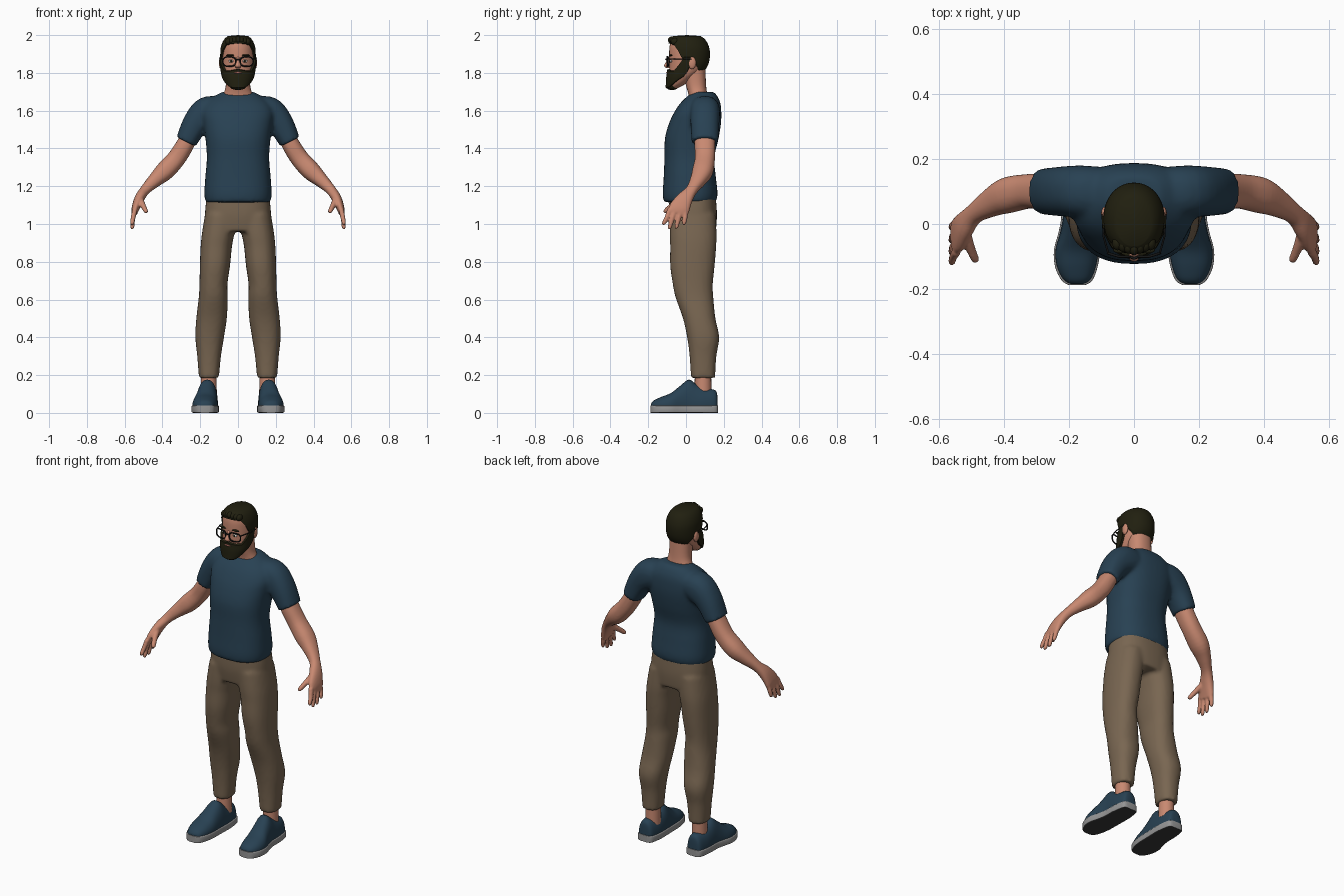
import bpy, bmesh, math
from mathutils import Vector, Matrix

cube = bpy.data.objects.get("Cube")
if cube:
    bpy.data.objects.remove(cube, do_unlink=True)


def material(name, r, g, b):
    m = bpy.data.materials.new(name)
    m.use_nodes = True
    m.diffuse_color = (r, g, b, 1)
    bsdf = m.node_tree.nodes["Principled BSDF"]
    bsdf.inputs["Base Color"].default_value = (r, g, b, 1)
    bsdf.inputs["Roughness"].default_value = 0.8
    return m


SKIN = material("skin", .58, .25, .165)
NAVY = material("navy cloth", .021, .053, .086)
BROWN = material("brown cloth", .19, .133, .083)
HAIR = material("dark hair", .015, .014, .005)
GREY = material("grey rubber", .3, .3, .3)
DARK = material("dark rubber", .04, .04, .04)
BLACK = material("black frame", .008, .008, .008)
WHITE = material("eye white", .65, .62, .6)
LIP = material("lip", .36, .13, .1)

X, Y, Z = Vector((1, 0, 0)), Vector((0, 1, 0)), Vector((0, 0, 1))


def resample(rows, steps=4):
    """Catmull-Rom through rows of numbers."""
    out = []
    for i in range(len(rows) - 1):
        a, b, c, d = (rows[max(0, min(len(rows) - 1, i + k))] for k in (-1, 0, 1, 2))
        for s in range(steps):
            t = s / steps
            out.append([.5 * (2 * q + (r - p) * t + (2 * p - 5 * q + 4 * r - w) * t * t
                              + (3 * q - p - 3 * r + w) * t ** 3)
                        for p, q, r, w in zip(a, b, c, d)])
    return out + [list(rows[-1])]


def power(v, e):
    return math.copysign(abs(v) ** e, v)


def loft(bm, rows, axes=None, n=28, square=2.3):
    """Rows are x, y, z and two radii; rings lie on the axes or follow the path."""
    rows = resample(rows)
    pts = [Vector(r[:3]) for r in rows]
    rings = []
    for i, r in enumerate(rows):
        if axes:
            u, v = axes
        else:
            t = (pts[min(i + 1, len(pts) - 1)] - pts[max(i - 1, 0)]).normalized()
            u = t.cross(Y).normalized()
            v = u.cross(t)
        ring = []
        for k in range(n):
            a = math.tau * k / n
            ring.append(bm.verts.new(pts[i] + u * r[3] * power(math.cos(a), 2 / square)
                                     + v * r[4] * power(math.sin(a), 2 / square)))
        rings.append(ring)
    for p, q in zip(rings, rings[1:]):
        for k in range(n):
            bm.faces.new((p[k], p[(k + 1) % n], q[(k + 1) % n], q[k]))
    bm.faces.new(rings[0])
    bm.faces.new(rings[-1])


def blob(bm, centre, size):
    bmesh.ops.create_uvsphere(bm, u_segments=20, v_segments=12, radius=1,
                              matrix=Matrix.Translation(centre) @ Matrix.Diagonal((*size, 1)))


def finish(bm, name, *mats, voxel=0, mirror=False, angle=45):
    bmesh.ops.recalc_face_normals(bm, faces=bm.faces)
    me = bpy.data.meshes.new(name)
    bm.to_mesh(me)
    bm.free()
    ob = bpy.data.objects.new(name, me)
    bpy.context.collection.objects.link(ob)
    for m in mats:
        me.materials.append(m)
    bpy.ops.object.select_all(action='DESELECT')
    ob.select_set(True)
    bpy.context.view_layer.objects.active = ob
    bpy.ops.object.shade_smooth_by_angle(angle=math.radians(angle))
    if voxel:
        re = ob.modifiers.new("Blend", 'REMESH')
        re.mode, re.voxel_size, re.use_smooth_shade = 'VOXEL', voxel, True
        sm = ob.modifiers.new("Soften", 'SMOOTH')
        sm.factor, sm.iterations = .5, 4
    if mirror:
        ob.modifiers.new("Mirror", 'MIRROR')
    return ob


# Shirt: torso and two sleeves blended into one surface
bm = bmesh.new()
loft(bm, [(0, .02, 1.115, .172, .137), (0, .022, 1.16, .178, .145), (0, .02, 1.25, .173, .138),
          (0, .018, 1.35, .165, .132), (0, .03, 1.45, .172, .142), (0, .047, 1.53, .183, .138),
          (0, .062, 1.59, .19, .125), (0, .076, 1.64, .168, .106), (0, .088, 1.68, .118, .076),
          (0, .092, 1.7, .08, .052)], (X, Y), 40, 2.4)
for s in (1, -1):
    loft(bm, [(s * .1, .095, 1.6, .075, .08), (s * .165, .1, 1.588, .085, .08),
              (s * .225, .1, 1.53, .07, .076), (s * .275, .1, 1.435, .056, .071)])
finish(bm, "shirt", NAVY, voxel=.011)

# Trousers: pelvis and two legs blended
bm = bmesh.new()
loft(bm, [(0, .035, 1.15, .165, .122), (0, .037, 1.05, .175, .127), (0, .04, .96, .165, .118)],
     (X, Y), 40, 2.5)
for s in (1, -1):
    loft(bm, [(s * .09, .037, 1.05, .085, .12), (s * .105, .038, .95, .086, .124),
              (s * .115, .038, .88, .083, .122), (s * .122, .034, .78, .08, .118),
              (s * .13, .036, .68, .074, .106), (s * .131, .045, .61, .077, .1),
              (s * .14, .07, .5, .081, .086), (s * .15, .091, .4, .076, .085),
              (s * .153, .09, .3, .063, .071), (s * .154, .09, .185, .053, .064)], (X, Y))
finish(bm, "trousers", BROWN, voxel=.011)

# Arm with hand, thumb and four fingers
bm = bmesh.new()
loft(bm, [(.24, .1, 1.5, .043, .053), (.28, .1, 1.42, .047, .055), (.328, .1, 1.345, .049, .053),
          (.388, .088, 1.28, .05, .055), (.44, .064, 1.232, .038, .043), (.492, .03, 1.18, .027, .031),
          (.522, -.005, 1.135, .026, .043), (.542, -.034, 1.085, .021, .055),
          (.549, -.043, 1.055, .015, .052)])
for base, reach, tip in ((-.085, -.117, .995), (-.056, -.086, .973), (-.026, -.05, .975), (.001, -.01, .995)):
    loft(bm, [(.545, base, 1.08, .014, .014), (.555, (base + reach) / 2, 1.035, .013, .013),
              (.56, reach, tip + .01, .011, .011), (.56, reach, tip, .006, .006)], n=12, square=2)
loft(bm, [(.52, -.02, 1.135, .018, .02), (.504, -.07, 1.1, .015, .016),
          (.488, -.108, 1.068, .012, .013), (.485, -.116, 1.06, .006, .006)], n=12, square=2)
finish(bm, "arm", SKIN, voxel=.0055, mirror=True)

# Ankle, shoe and sole
bm = bmesh.new()
loft(bm, [(.155, .09, .09, .043, .045), (.155, .09, .23, .041, .043)], (X, Y), 20, 2)
finish(bm, "ankle", SKIN, mirror=True)

FLOOR = .035
shoe = [(.162, .166, .09, .022), (.162, .155, .12, .043), (.162, .1, .132, .054),
        (.162, .055, .152, .056), (.163, .015, .176, .056), (.168, -.03, .144, .06),
        (.175, -.08, .105, .066), (.177, -.13, .085, .06), (.175, -.17, .066, .042),
        (.175, -.184, .05, .02)]
bm = bmesh.new()
loft(bm, [(x, y, FLOOR, r, top - FLOOR) for x, y, top, r in shoe], (X, Z), 32, 2.3)
for v in bm.verts:
    v.co.z = max(v.co.z, FLOOR - .005)
finish(bm, "shoe", NAVY, mirror=True)

bm = bmesh.new()
loft(bm, [(x, y * 1.02, .02, r + .005, .02) for x, y, top, r in shoe], (X, Z), 32, 9)
bmesh.ops.recalc_face_normals(bm, faces=bm.faces)
for f in bm.faces:
    f.material_index = int(f.normal.z < -.7)
finish(bm, "sole", GREY, DARK, mirror=True)

# Head and neck
skull = [(1.715, -.075, .03, .022), (1.74, -.05, .055, .045), (1.775, -.025, .072, .068),
         (1.81, 0, .08, .088), (1.85, .012, .085, .1), (1.9, .015, .086, .104),
         (1.94, .013, .082, .1), (1.97, .008, .066, .086), (1.985, .005, .045, .065)]
bm = bmesh.new()
loft(bm, [(0, cy, z, rx, ry) for z, cy, rx, ry in skull], (X, Y), 36, 2.1)
finish(bm, "head", SKIN)
bm = bmesh.new()
loft(bm, [(0, .07, 1.63, .1, .05), (0, .062, 1.69, .076, .05), (0, .052, 1.74, .064, .054),
          (0, .04, 1.84, .066, .062)], (X, Y))
finish(bm, "neck", SKIN)

dense = resample(skull, 8)


def table(keys, t):
    for p, q in zip(keys, keys[1:]):
        if t <= q[0]:
            f = max(0, (t - p[0]) / (q[0] - p[0]))
            return [a + (b - a) * f for a, b in zip(p, q)]
    return list(keys[-1])


def shell(bm, low, high, off, limit, m=16):
    """Layer over the head between two height rules, by angle from the face."""
    n = 72
    grid = []
    for i in range(n + 1):
        deg = -limit + 2 * limit * i / n
        a, th = abs(deg), math.radians(deg)
        lo, hi = table(low, a)[1], table(high, a)[1]
        col = []
        for j in range(m + 1):
            z = lo + (hi - lo) * j / m
            _, cy, rx, ry = table(dense, z)
            rim = j == 0 or (j == m and hi < 1.98) or (limit < 180 and i in (0, n))
            o = -.008 if rim else off
            z += .01 * max(0, (z - 1.94) / .045)
            col.append(bm.verts.new(((rx + o) * power(math.sin(th), 2 / 2.1),
                                     cy - (ry + o) * power(math.cos(th), 2 / 2.1), z)))
        grid.append(col)
    for p, q in zip(grid, grid[1:]):
        for j in range(m):
            bm.faces.new((p[j], q[j], q[j + 1], p[j + 1]))
    if limit == 180:
        top = bm.verts.new((0, .005, 2))
        for p, q in zip(grid, grid[1:]):
            bm.faces.new((p[m], q[m], top))
        bmesh.ops.remove_doubles(bm, verts=bm.verts, dist=.00005)


# Hair with a swept fringe of locks
bm = bmesh.new()
shell(bm, [(0, 1.952), (45, 1.948), (60, 1.915), (72, 1.87), (98, 1.87), (112, 1.84),
           (135, 1.805), (180, 1.8)], [(0, 1.985), (180, 1.985)], .008, 180)
for k in range(-3, 4):
    blob(bm, (k * .017, -.073 + abs(k) * .005, 1.974 - abs(k) * .003), (.016, .023, .019))
finish(bm, "hair", HAIR, angle=60)

# Beard
bm = bmesh.new()
shell(bm, [(0, 1.715), (60, 1.72), (95, 1.775)],
      [(0, 1.824), (30, 1.815), (50, 1.815), (65, 1.85), (78, 1.89), (95, 1.89)], .012, 97)
blob(bm, (0, -.074, 1.73), (.045, .034, .021))
finish(bm, "beard", HAIR, angle=60)

# Face: nose, ears, lips, eyes, eyebrows
bm = bmesh.new()
loft(bm, [(0, -.084, 1.885, .007, .007), (0, -.095, 1.86, .009, .01), (0, -.1, 1.838, .016, .016),
          (0, -.094, 1.825, .012, .01)], (X, Y), 16, 2)
finish(bm, "nose", SKIN, angle=80)
for name, mat, centre, size, mirror in (
        ("ear", SKIN, (.09, .032, 1.853), (.011, .021, .033), True),
        ("lips", LIP, (0, -.097, 1.801), (.022, .008, .006), False),
        ("eye", WHITE, (.036, -.08, 1.862), (.014, .007, .008), True),
        ("pupil", HAIR, (.036, -.085, 1.862), (.006, .004, .006), True),
        ("eyebrow", HAIR, (.04, -.081, 1.893), (.024, .009, .005), True)):
    bm = bmesh.new()
    blob(bm, centre, size)
    finish(bm, name, mat, mirror=mirror, angle=80)


# Glasses
def wire(name, pts, radius, cyclic=False, mirror=True):
    cu = bpy.data.curves.new(name, 'CURVE')
    cu.dimensions, cu.bevel_depth, cu.bevel_resolution = '3D', radius, 2
    sp = cu.splines.new('POLY')
    sp.points.add(len(pts) - 1)
    for p, co in zip(sp.points, pts):
        p.co = (*co, 1)
    sp.use_cyclic_u = cyclic
    cu.materials.append(BLACK)
    ob = bpy.data.objects.new(name, cu)
    bpy.context.collection.objects.link(ob)
    if mirror:
        ob.modifiers.new("Mirror", 'MIRROR')


rim = []
for k in range(28):
    a = math.tau * k / 28
    dx = .034 * power(math.cos(a), .7)
    rim.append((.046 + dx, -.1 + max(0, dx) * .3, 1.86 + .025 * power(math.sin(a), .7)))
wire("glasses_rim", rim, .004, cyclic=True)
wire("glasses_bridge", [(-.013, -.101, 1.868), (0, -.106, 1.872), (.013, -.101, 1.868)], .004, mirror=False)
wire("glasses_temple", [(.079, -.09, 1.873), (.093, -.04, 1.874), (.097, .03, 1.874)], .003)
